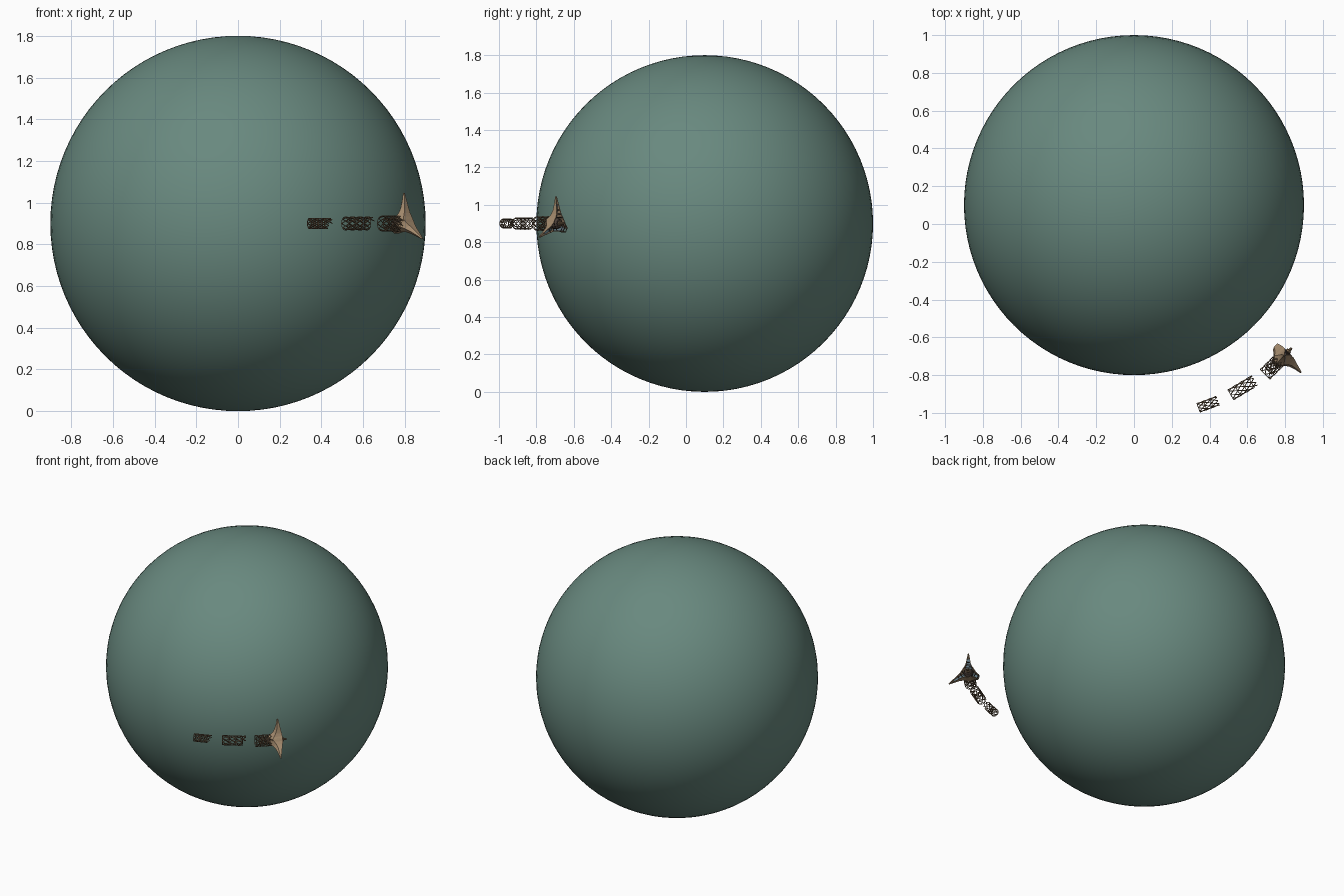
import bpy, bmesh, math
from mathutils import Vector, Matrix

if "Cube" in bpy.data.objects:
    bpy.data.objects.remove(bpy.data.objects["Cube"])

PC = Vector((0, 0.1, 0.9))   # planet centre
ORBIT = 1.125


def mat(name, c):
    m = bpy.data.materials.new(name)
    m.diffuse_color = (*c, 1)
    m.use_nodes = True
    m.node_tree.nodes["Principled BSDF"].inputs["Base Color"].default_value = m.diffuse_color
    return m


SEA = mat("planet green", (0.14, 0.25, 0.212))
TAN = mat("hull tan", (0.36, 0.25, 0.15))
BROWN = mat("lattice brown", (0.17, 0.115, 0.065))
DARK = mat("dark brown", (0.07, 0.05, 0.04))
BLUE = mat("blue grey", (0.13, 0.2, 0.24))


def frame(deg):
    # local x runs along the orbit, y towards the planet, z up
    a = math.radians(deg)
    p = PC + Vector((math.cos(a), math.sin(a), 0)) * ORBIT
    return Matrix.Translation(p) @ Matrix.Rotation(a + math.pi / 2, 4, 'Z')


def finish(name, bm, material, mtx):
    bmesh.ops.recalc_face_normals(bm, faces=bm.faces)
    me = bpy.data.meshes.new(name)
    bm.to_mesh(me)
    bm.free()
    me.materials.append(material)
    ob = bpy.data.objects.new(name, me)
    bpy.context.collection.objects.link(ob)
    ob.matrix_world = mtx
    return ob


def strut(bm, a, b, t):
    d = b - a
    m = Matrix.Translation((a + b) / 2) @ d.to_track_quat('Z', 'Y').to_matrix().to_4x4()
    bmesh.ops.create_cone(bm, cap_ends=True, segments=4, radius1=t, radius2=t,
                          depth=d.length, matrix=m)


def lattice(name, mtx, x0, x1, rad, cells, n=8, t=0.0024, ragged=True):
    # diamond lattice tube with end rings, one end torn off
    bm = bmesh.new()
    dx = (x1 - x0) / cells

    def pt(i, k):
        a = math.tau * k / n
        return Vector((x0 + i * dx, rad * math.cos(a), rad * math.sin(a)))
    for i in range(cells):
        for k in range(n):
            if ragged and i == cells - 1 and k in (5, 6, 7, 4):
                continue
            s = k + 0.5 * (i % 2)
            strut(bm, pt(i, s), pt(i + 1, s + 0.5), t)
            strut(bm, pt(i, s), pt(i + 1, s - 0.5), t)
    for i in range(0, cells, 2):
        for k in range(n * 2):
            strut(bm, pt(i, k / 2), pt(i, k / 2 + 0.5), t * 0.8)
    return finish(name, bm, BROWN, mtx)


def lathe(name, profile, material, mtx, n=12):
    bm = bmesh.new()
    rings = [[bm.verts.new((x, r * math.cos(math.tau * k / n), r * math.sin(math.tau * k / n)))
              for k in range(n)] for x, r in profile]
    for a, b in zip(rings, rings[1:]):
        for k in range(n):
            j = (k + 1) % n
            bm.faces.new((a[k], a[j], b[j], b[k]))
    bm.faces.new(rings[0])
    bm.faces.new(rings[-1])
    return finish(name, bm, material, mtx)


# planet
bpy.ops.mesh.primitive_uv_sphere_add(segments=96, ring_count=48, radius=0.9, location=PC)
planet = bpy.context.object
planet.name = "planet"
planet.data.materials.append(SEA)
bpy.ops.object.shade_smooth()

# drifting lattice tubes along the orbit
lattice("far_tube", frame(-69.6), -0.054, 0.056, 0.025, 6)
lattice("middle_tube", frame(-59.2), -0.074, 0.074, 0.031, 7)
ship = frame(-45.4)
lattice("tail_tube", ship, -0.135, -0.01, 0.037, 6, ragged=False)
lattice("inner_tail_tube", ship, -0.11, 0.0, 0.024, 5, ragged=False)

# hull core and bow
lathe("hull_core", [(-0.065, 0.012), (-0.045, 0.026), (0.02, 0.03), (0.036, 0.022)], DARK, ship)
lathe("bow", [(0.03, 0.015), (0.045, 0.014), (0.047, 0.008), (0.064, 0.006)], BROWN, ship, 8)

# fin sections: radius, back, middle, front, half width
SECT = [(0.018, -0.062, -0.03, 0.034, 0.036), (0.032, -0.045, -0.02, 0.035, 0.026),
        (0.05, -0.026, -0.008, 0.032, 0.018), (0.072, -0.013, 0.0, 0.027, 0.013),
        (0.105, -0.003, 0.004, 0.02, 0.008), (0.145, 0.004, 0.007, 0.011, 0.002)]


def fin(name, deg, count):
    # open channel shell, ridge at the back and forked towards the bow
    m = ship @ Matrix.Rotation(math.radians(deg), 4, 'X')
    bm = bmesh.new()
    rows = [[bm.verts.new((x, y, r)) for x, y in
             ((f, w), (c, w), (b, 0), (c, -w), (f, -w))] for r, b, c, f, w in SECT[:count]]
    for p, q in zip(rows, rows[1:]):
        for k in range(4):
            bm.faces.new((p[k], p[k + 1], q[k + 1], q[k]))
    ob = finish(name, bm, TAN, m)
    sol = ob.modifiers.new("shell", 'SOLIDIFY')
    sol.thickness = 0.003
    sol.offset = 0
    # inner plate and cross bars in the channel
    bm = bmesh.new()
    rows = [[bm.verts.new((c + 0.008, s * w * 0.95, r)) for s in (-1, 1)]
            for r, b, c, f, w in SECT[:min(count, 5)]]
    for p, q in zip(rows, rows[1:]):
        bm.faces.new((p[0], p[1], q[1], q[0]))
    finish(name + "_inner_plate", bm, BLUE, m)
    bm = bmesh.new()
    for r, b, c, f, w in SECT[1:4]:
        strut(bm, Vector((f - 0.004, -w, r)), Vector((f - 0.004, w, r)), 0.003)
    finish(name + "_cross_bars", bm, DARK, m)


fin("upper_fin", 0, 6)
fin("outer_fin", 120, 6)
fin("broken_inner_fin", -120, 4)
